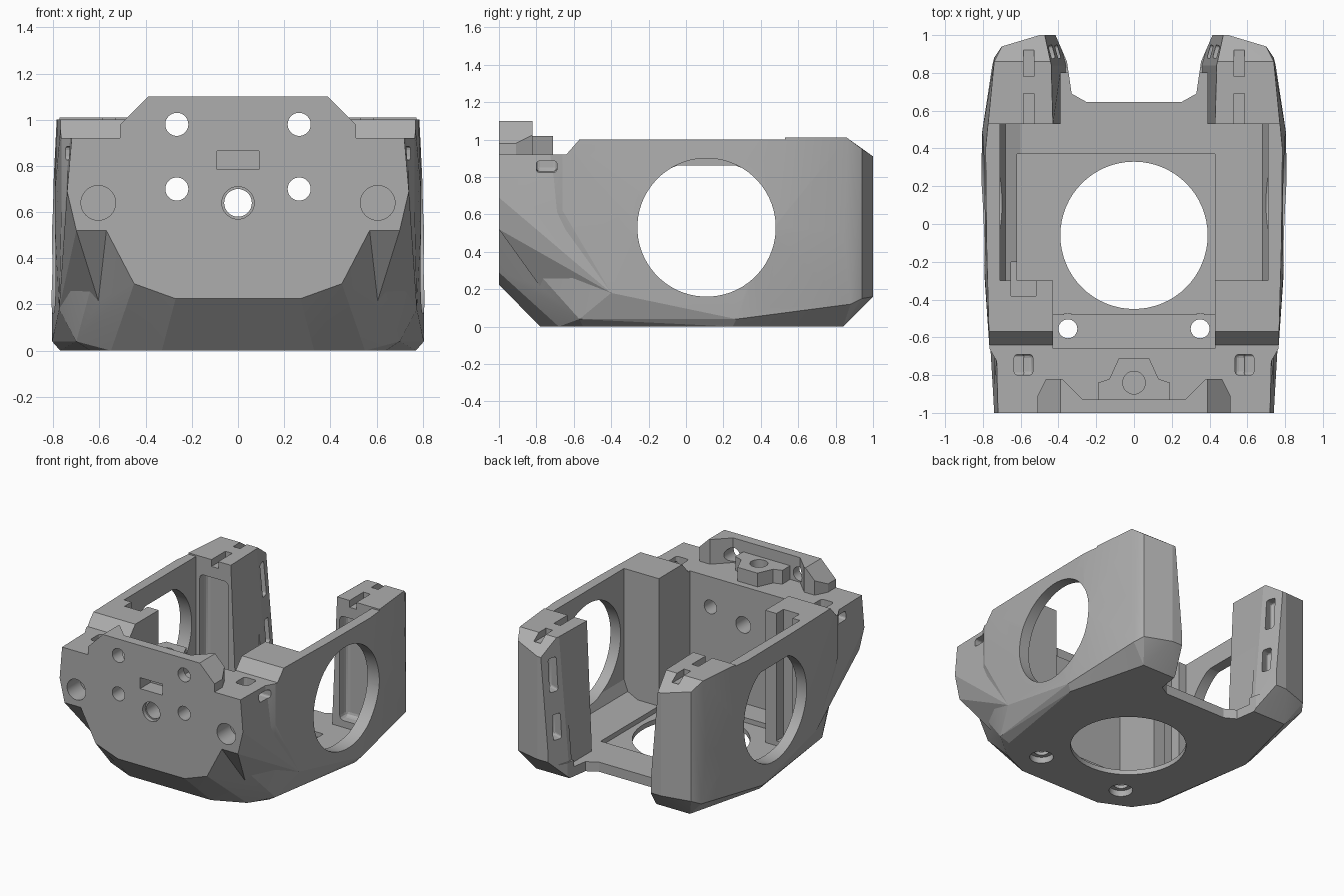
import bpy, bmesh, math
from mathutils import Matrix, Vector

if "Cube" in bpy.data.objects:
    bpy.data.objects.remove(bpy.data.objects["Cube"])

grey = bpy.data.materials.new("matte grey")
grey.use_nodes = True
grey.diffuse_color = (0.42, 0.42, 0.42, 1)
grey.node_tree.nodes["Principled BSDF"].inputs["Base Color"].default_value = (0.42, 0.42, 0.42, 1)


def make(name, bm):
    bmesh.ops.recalc_face_normals(bm, faces=bm.faces)
    mesh = bpy.data.meshes.new(name)
    bm.to_mesh(mesh)
    bm.free()
    mesh.materials.append(grey)
    ob = bpy.data.objects.new(name, mesh)
    bpy.context.collection.objects.link(ob)
    return ob


def hull(name, half):
    """Convex block from points of the +x half, mirrored to -x."""
    bm = bmesh.new()
    for x, y, z in half:
        for s in (1, -1):
            bm.verts.new((s * x, y, z))
    bmesh.ops.convex_hull(bm, input=bm.verts)
    loose = [v for v in bm.verts if not v.link_faces]
    bmesh.ops.delete(bm, geom=loose, context='VERTS')
    bmesh.ops.dissolve_limit(bm, angle_limit=0.01, verts=bm.verts, edges=bm.edges)
    return make(name, bm)


def box(name, x0, x1, y0, y1, z0, z1, bevel=0):
    bm = bmesh.new()
    bmesh.ops.create_cube(bm, size=1)
    for v in bm.verts:
        v.co = Vector(((x0 + x1) / 2 + v.co.x * (x1 - x0),
                       (y0 + y1) / 2 + v.co.y * (y1 - y0),
                       (z0 + z1) / 2 + v.co.z * (z1 - z0)))
    if bevel:
        bmesh.ops.bevel(bm, geom=bm.edges[:], offset=bevel, segments=3, affect='EDGES', profile=0.5)
    return make(name, bm)


def prism(name, pts, lo, hi, axis="z"):
    """Extrude a 2D outline: along z (x, y points), y (x, z) or x (y, z)."""
    place = {"z": lambda a, b, h: (a, b, h), "y": lambda a, b, h: (a, h, b),
             "x": lambda a, b, h: (h, a, b)}[axis]
    bm = bmesh.new()
    face = bm.faces.new([bm.verts.new(place(a, b, lo)) for a, b in pts])
    new = bmesh.ops.extrude_face_region(bm, geom=[face])["geom"]
    shift = Vector(place(0, 0, hi - lo))
    bmesh.ops.translate(bm, vec=shift, verts=[v for v in new if isinstance(v, bmesh.types.BMVert)])
    return make(name, bm)


def mirrored(half):
    return half + [(-a, b) for a, b in reversed(half)]


def disc(a, b, r, lo, hi, axis, n=32):
    pts = [(a + r * math.cos(2 * math.pi * i / n), b + r * math.sin(2 * math.pi * i / n)) for i in range(n)]
    return prism("hole_cutter", pts, lo, hi, axis)


def boolean(target, tools, op='DIFFERENCE'):
    for tool in tools:
        mod = target.modifiers.new("cut", 'BOOLEAN')
        mod.operation, mod.solver, mod.object = op, 'EXACT', tool
        bpy.context.view_layer.update()
        dg = bpy.context.evaluated_depsgraph_get()
        mesh = bpy.data.meshes.new_from_object(target.evaluated_get(dg))
        target.modifiers.clear()
        target.data = mesh
        bpy.data.objects.remove(tool)


# Faceted outer body
shell = hull("shell", [
    (.57, -1, .92), (.57, -1, .52), (.45, -1, .29), (.27, -1, .225), (.60, -.77, .19),
    (.33, -.78, 0), (.55, -.68, 0), (.64, -.55, 0), (.77, .25, 0), (.68, .6, 0), (.62, .84, 0),
    (.70, -.57, .04), (.775, -.4, .18), (.805, .27, .04), (.79, .45, .1), (.74, .88, .12),
    (.70, .94, .15), (.5, 1, .16), (.42, 1, .16),
    (.765, -.66, .62), (.79, -.3, .5), (.81, .05, .5), (.81, .45, .5), (.75, .84, .5),
    (.765, -.66, 1.01), (.78, -.1, 1.01), (.785, .4, 1.01), (.74, .86, 1.01),
    (.70, .94, .95), (.5, 1, .91), (.5, .86, 1.01)])
cheeks = hull("cheeks", [
    (.72, -1, .92), (.74, -1, .69), (.70, -1, .52), (.57, -1, .52), (.60, -.77, .2),
    (.735, -.4, .92), (.745, -.73, .47), (.755, -.6, .4), (.775, -.4, .18)])
boolean(shell, [cheeks], 'UNION')

# Stepped top, inner cavity with corner columns, and the gap between the rear arms
boolean(shell, [
    prism("deck_cutter", [(-1.1, .92), (-.64, .92), (-.57, 1), (.53, 1), (.53, 1.2), (-1.1, 1.2)], -1, 1, "x"),
    prism("cavity_cutter", mirrored([(.60, .07), (.68, .11), (.71, .19), (.71, 1.3)]), -.3, .53, "y"),
    box("front_cavity_cutter", -.43, .43, -.66, -.2, .07, 1.3),
    box("slot_cutter", -.65, -.52, -.38, -.2, .07, 1.3),
    prism("gap_cutter", mirrored([(.25, .645), (.33, .69), (.355, .86), (.42, 1.01), (.42, 1.1)]), -.1, 1.3),
    box("rear_cutter", -.39, .39, .5, .8, .07, 1.3)])
for s in (1, -1):
    # Inner arm faces lean outward towards the top
    outline = [(.43, .5), (.44, .84), (.49, 1.02), (.3, 1.1), (.2, .5)]
    tool = prism("arm_slope_cutter", [(x * s, y) for x, y in outline], .12, 1.05)
    for v in tool.data.vertices:
        if v.co.z < .5 and abs(v.co.x) > .4:
            v.co.x -= (.04 if v.co.y < .6 else .08) * s
    boolean(shell, [tool])

# Floor recess and openings
boolean(shell, [
    box("recess_cutter", -.62, .43, -.3, .37, .035, .14),
    box("front_recess_cutter", -.43, .43, -.48, -.25, .035, .14),
    disc(0, -.06, .39, -.1, .3, "z", 64)])
for x in (.35, -.35):
    boolean(shell, [disc(x, -.555, .05, -.1, .3, "z"), disc(x, -.555, .08, -.1, .045, "z")])

# Round side windows with a flat top
for lo, top in ((.5, .9), (-1, .86)):
    ring = [(.11 + .37 * math.cos(a), min(.53 + .37 * math.sin(a), top))
            for a in (2 * math.pi * (i + .5) / 64 for i in range(64))]
    boolean(shell, [prism("window_cutter", ring, lo, lo + .5, "x")])

# Front plate standing above the deck, with thick wings
plate = prism("front_plate", mirrored([(.39, 1.1), (.47, 1.02), (.51, .98), (.51, .9)]), -1, -.82, "y")
boolean(plate, [prism("wing_cutter", mirrored([(.27, -.93), (.38, -.82), (.38, -.7)]), .915, 1.3)])
for s in (1, -1):
    corner = [(.46 * s, -.81), (.52 * s, -.93), (.6 * s, -.81)]
    boolean(plate, [prism("wing_end_cutter", corner, .8, 1.3)])

# Screw boss behind the plate
boss = prism("screw_boss", mirrored([(.08, -.71), (.13, -.82), (.19, -.84), (.19, -.95)]), .88, 1.02)
boolean(boss, [disc(0, -.84, .06, .93, 1.1, "z")])

# Holes through the front wall
for x in (.265, -.265):
    for z in (.98, .70):
        boolean(shell, [disc(x, z, .05, -1.1, -.5, "y")])
    boolean(plate, [disc(x, .98, .05, -1.1, -.5, "y")])
boolean(shell, [disc(0, .64, .06, -1.1, -.5, "y"), disc(0, .64, .07, -1.1, -.97, "y"),
                box("port_cutter", -.09, .09, -1.1, -.88, .785, .865)])

# Paired details on cheeks and arms
for s in (1, -1):
    def span(a, b):
        return sorted((a * s, b * s))
    boolean(shell, [
        disc(.605 * s, .64, .075, -1.1, -.85, "y"),
        box("deck_pocket", *span(.535, .635), -.8, -.69, .83, 1.1, .02),
        box("side_pocket", *span(.58, .9), -.8, -.69, .825, .885, .015),
        box("arm_pocket", *span(.45, .68), .45, .61, .12, .88, .03),
        box("arm_notch", *span(.53, .585), .5, .69, .96, 1.1),
        box("arm_notch", *span(.53, .585), .78, .92, .96, 1.1)])
    # Slots in the sloping inner faces of the arms
    for z0, z1, x in ((.64, .88, .44), (.3, .48, .41)):
        slot = box("arm_slot", -.07, .07, -.035, .035, z0, z1, .015)
        turn = Matrix.Rotation(-.35 * s, 4, 'Z')
        slot.data.transform(Matrix.Translation((x * s, .91, 0)) @ turn)
        boolean(shell, [slot])

# Flat facets with smooth hole walls
for ob in (shell, plate, boss):
    bpy.ops.object.select_all(action='DESELECT')
    ob.select_set(True)
    bpy.context.view_layer.objects.active = ob
    bpy.ops.object.shade_smooth_by_angle(angle=math.radians(13))
